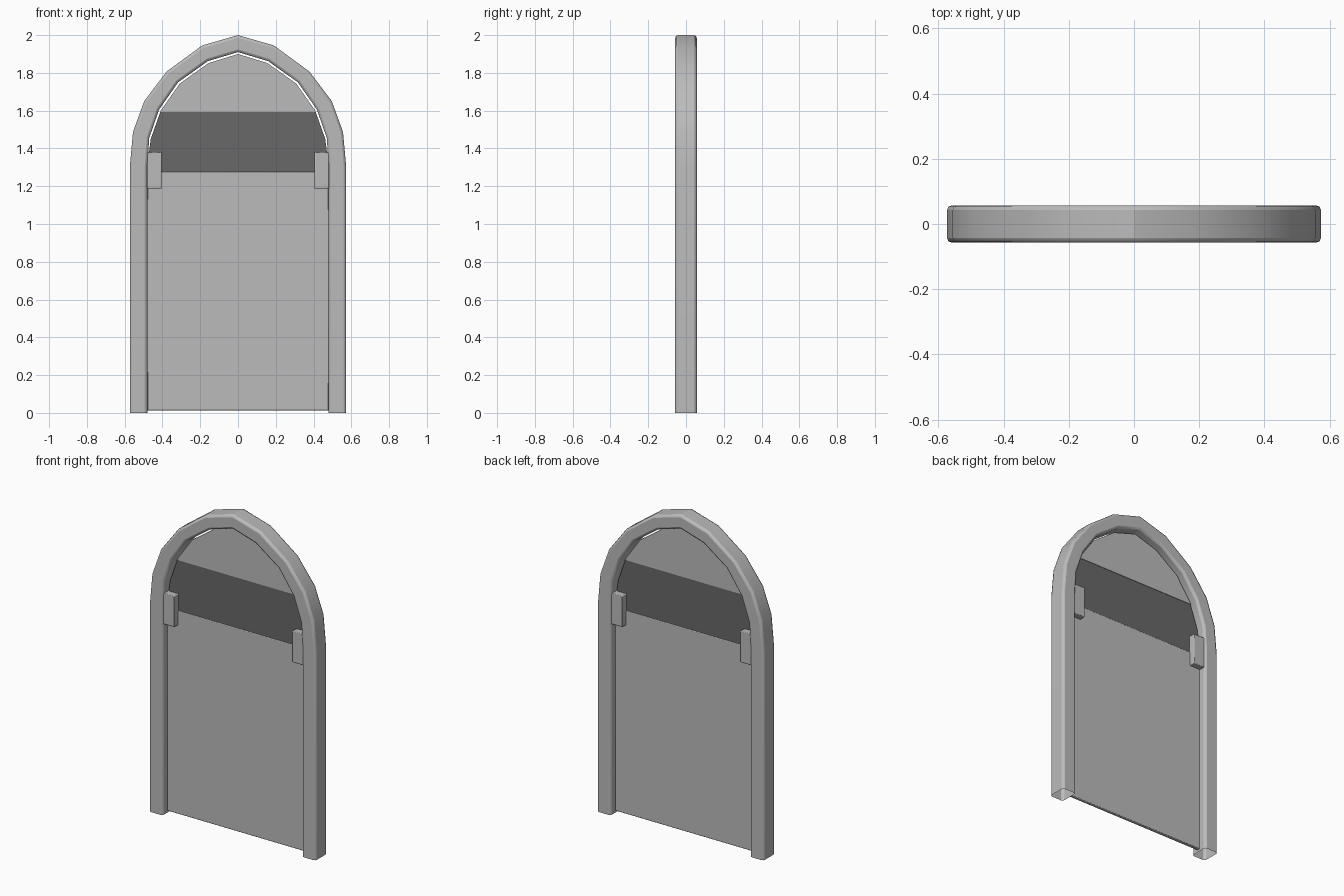
import bpy, bmesh, math

cube = bpy.data.objects.get("Cube")
if cube:
    bpy.data.objects.remove(cube, do_unlink=True)


def material(name, value):
    m = bpy.data.materials.new(name)
    m.use_nodes = True
    color = (value, value, value, 1)
    m.diffuse_color = color
    m.node_tree.nodes["Principled BSDF"].inputs["Base Color"].default_value = color
    return m


GREY = material("grey", 0.5)
DARK = material("dark_grey", 0.14)

# Half outlines, from the ground to the peak
OUTER = [(.573, 0), (.573, 1.3), (.556, 1.487), (.497, 1.65), (.378, 1.807), (.19, 1.945), (0, 2)]
INNER = [(.48, 0), (.48, 1.31), (.47, 1.455), (.418, 1.605), (.317, 1.75), (.16, 1.862), (0, 1.91)]
DOOR = [(.48, 0), (.48, 1.31), (.462, 1.45), (.409, 1.6), (.309, 1.743), (.156, 1.852), (0, 1.9)]


def finish(name, bm, mat, bevel, segments=2):
    bmesh.ops.recalc_face_normals(bm, faces=bm.faces)
    mesh = bpy.data.meshes.new(name)
    bm.to_mesh(mesh)
    bm.free()
    mesh.materials.append(mat)
    ob = bpy.data.objects.new(name, mesh)
    bpy.context.collection.objects.link(ob)
    if bevel:
        mod = ob.modifiers.new("soft_edges", 'BEVEL')
        mod.width, mod.segments = bevel, segments
        mod.limit_method, mod.angle_limit = 'ANGLE', math.radians(50)
    bpy.ops.object.select_all(action='DESELECT')
    ob.select_set(True)
    bpy.context.view_layer.objects.active = ob
    bpy.ops.object.shade_smooth_by_angle(angle=math.radians(30))
    return ob


def full(half):
    return half + [(-x, z) for x, z in reversed(half[:-1])]


def slab(name, outline, depth, mat, bevel=0):
    """Flat outline in x and z, given equal depth to both sides of y = 0."""
    bm = bmesh.new()
    face = bm.faces.new([bm.verts.new((x, -depth, z)) for x, z in outline])
    new = bmesh.ops.extrude_face_region(bm, geom=[face])["geom"]
    moved = [v for v in new if isinstance(v, bmesh.types.BMVert)]
    bmesh.ops.translate(bm, verts=moved, vec=(0, 2 * depth, 0))
    return finish(name, bm, mat, bevel)


def half_width(z):
    for (x0, z0), (x1, z1) in zip(DOOR, DOOR[1:]):
        if z0 <= z <= z1:
            return x0 + (x1 - x0) * (z - z0) / (z1 - z0)


def door_part(name, low, high, depth, mat, bevel=0):
    half = [(half_width(low), low)] + [p for p in DOOR if low < p[1] < high]
    half.append((half_width(high), high))
    outline = full(half) if high == DOOR[-1][1] else half + [(-x, z) for x, z in reversed(half)]
    slab(name, outline, depth, mat, bevel)


# Arched frame: square tube swept along the arch, open at the feet
bm = bmesh.new()
D = .057
rings = [[bm.verts.new(c) for c in ((xo, -D, zo), (xo, D, zo), (xi, D, zi), (xi, -D, zi))]
         for (xo, zo), (xi, zi) in zip(full(OUTER), full(INNER))]
for a, b in zip(rings, rings[1:]):
    for i in range(4):
        j = (i + 1) % 4
        bm.faces.new((a[i], a[j], b[j], b[i]))
finish("arched_frame", bm, GREY, .014)

# Door leaf in three parts
door_part("lower_panel", .012, 1.277, .011, GREY, .004)
door_part("dark_band", 1.277, 1.592, .008, DARK)
door_part("arched_top_panel", 1.592, 1.9, .011, GREY)

# Blocks beside the band, seen from both faces
for side, sign in (("left", 1), ("right", -1)):
    box = [(sign * x, z) for x, z in ((.405, 1.188), (.482, 1.188), (.482, 1.382), (.405, 1.382))]
    slab(side + "_block", box, .048, GREY, .004)
